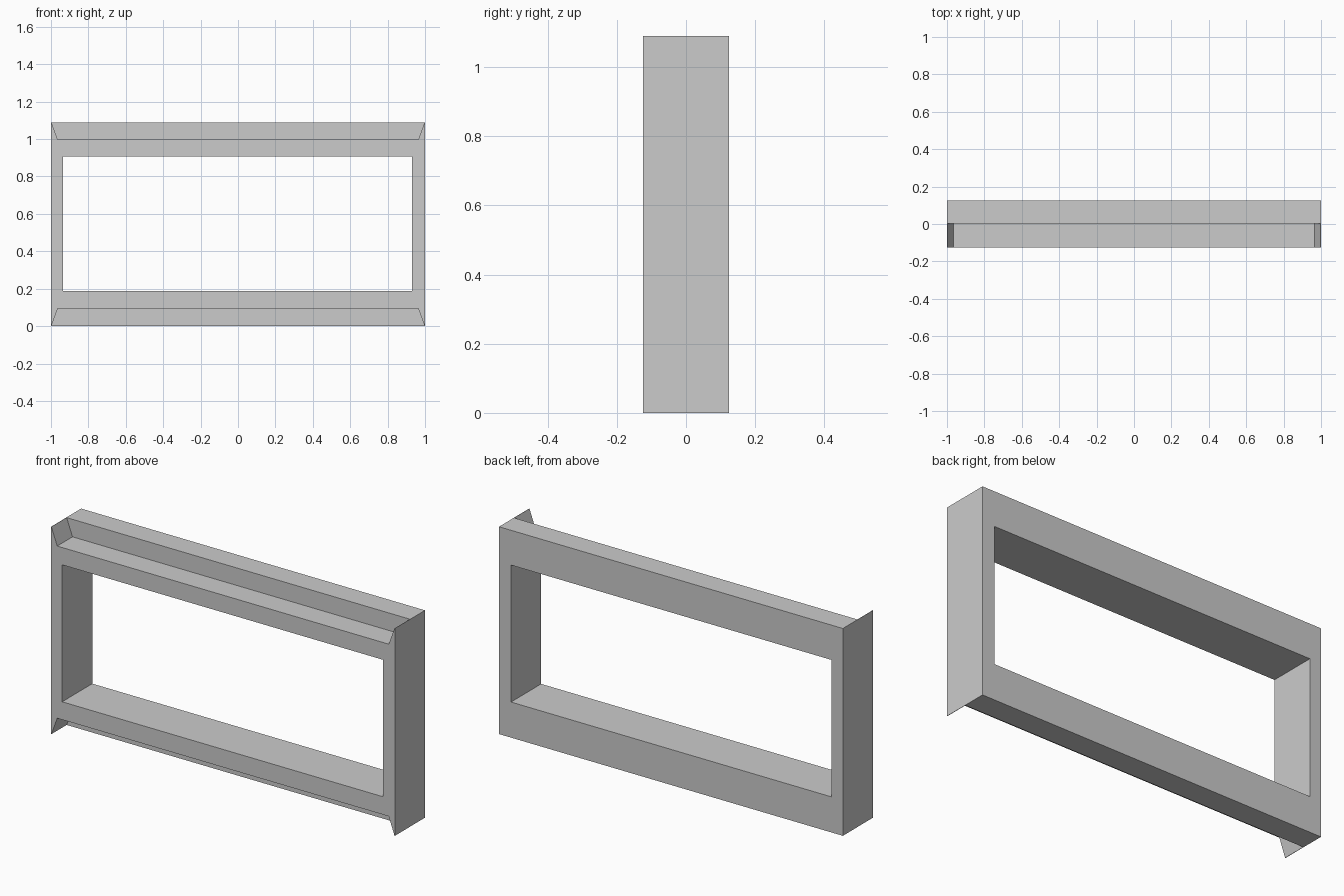
import bpy, bmesh

if "Cube" in bpy.data.objects:
    bpy.data.objects.remove(bpy.data.objects["Cube"])

TOP = 1.09      # overall height
D = 0.125       # half depth


def prism(name, pts, y0, y1):
    """Extrude an x/z outline from y0 to y1."""
    bm = bmesh.new()
    face = bm.faces.new([bm.verts.new((x, y0, z)) for x, z in pts])
    ext = bmesh.ops.extrude_face_region(bm, geom=[face])
    verts = [v for v in ext["geom"] if isinstance(v, bmesh.types.BMVert)]
    bmesh.ops.translate(bm, verts=verts, vec=(0, y1 - y0, 0))
    bmesh.ops.recalc_face_normals(bm, faces=bm.faces)
    mesh = bpy.data.meshes.new(name)
    bm.to_mesh(mesh)
    bm.free()
    obj = bpy.data.objects.new(name, mesh)
    bpy.context.collection.objects.link(obj)
    return obj


def rect(x0, x1, z0, z1):
    return [(x0, z0), (x1, z0), (x1, z1), (x0, z1)]


def notch(z_in, z_edge):
    """Flared recess, narrow at z_in and nearly full width at z_edge, overshooting outward."""
    a, b = 0.964, 0.998
    b2, z2 = b + (b - a), z_edge + (z_edge - z_in)
    return [(-a, z_in), (a, z_in), (b2, z2), (-b2, z2)]


# Solid slab for the frame
frame = prism("window_frame", rect(-1, 1, 0, TOP), -D, D)

# Opening and the two flared front recesses
cutters = [
    prism("opening_cutter", rect(-0.935, 0.93, 0.187, 0.907), -0.3, 0.3),
    prism("top_recess_cutter", notch(0.998, TOP), -0.3, 0.002),
    prism("bottom_recess_cutter", notch(0.093, 0.0), -0.3, 0.002),
]
bpy.context.view_layer.objects.active = frame
for c in cutters:
    c.hide_render = True
    mod = frame.modifiers.new(c.name, "BOOLEAN")
    mod.operation = "DIFFERENCE"
    mod.solver = "EXACT"
    mod.object = c
    bpy.ops.object.modifier_apply(modifier=mod.name)
    bpy.data.objects.remove(c)
